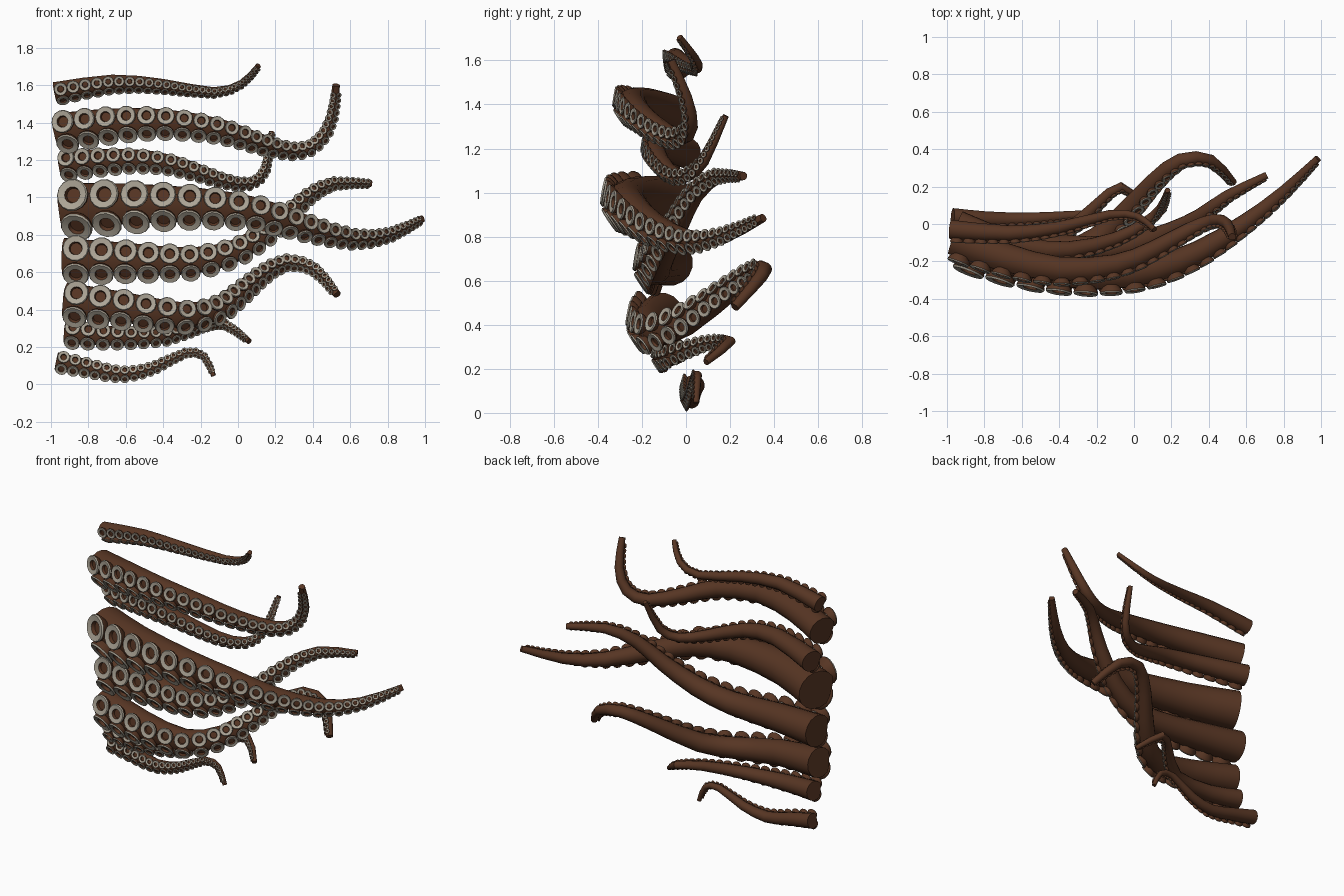
import bpy, bmesh, math
from mathutils import Vector

if "Cube" in bpy.data.objects:
    bpy.data.objects.remove(bpy.data.objects["Cube"])


def material(name, col):
    m = bpy.data.materials.new(name)
    m.diffuse_color = (*col, 1)
    m.use_nodes = True
    m.node_tree.nodes["Principled BSDF"].inputs["Base Color"].default_value = m.diffuse_color
    return m


SKIN = material("brown_skin", (0.095, 0.036, 0.017))
RIM = material("sucker_rim", (0.42, 0.38, 0.31))


def smooth_path(pts, steps=2):
    # Catmull-Rom through the points
    p = [Vector(q) for q in pts]
    p = [2 * p[0] - p[1]] + p + [2 * p[-1] - p[-2]]
    out = []
    for i in range(1, len(p) - 2):
        a, b, c, d = p[i - 1:i + 3]
        for k in range(steps):
            t = k / steps
            out.append(0.5 * (2 * b + (c - a) * t + (2 * a - 5 * b + 4 * c - d) * t * t
                              + (3 * b - a - 3 * c + d) * t ** 3))
    return out + [p[-2]]


def frame(t, roll):
    # n points out of the sucker side, b across it
    n = Vector((0, -1, 0))
    n = (n - t * n.dot(t)).normalized()
    b = n.cross(t).normalized()
    c, s = math.cos(roll), math.sin(roll)
    return n * c - b * s, b * c + n * s


def bridge(bm, r0, r1, mat):
    k = len(r0)
    for i in range(k):
        f = bm.faces.new((r0[i], r0[(i + 1) % k], r1[(i + 1) % k], r1[i]))
        f.material_index = mat


def sucker(bm, c, n, b, t, r):
    # lathed cup: brown side, broad pale rim, brown hollow
    prof = [(0.65, -0.5, 0), (0.95, -0.1, 0), (1.0, 0.12, 0), (0.93, 0.24, 1),
            (0.5, 0.16, 1), (0.44, -0.1, 0)]
    prev = None
    for pr, ph, mat in prof:
        ring = [bm.verts.new(c + n * (ph * r) + (t * math.cos(a) + b * math.sin(a)) * (pr * r))
                for a in (2 * math.pi * i / 14 for i in range(14))]
        if prev:
            bridge(bm, prev, ring, mat)
        prev = ring
    bm.faces.new(prev)


def tentacle(name, r0, r1, roll, pts):
    roll = math.radians(roll)
    path = smooth_path(pts)
    dist = [0]
    for a, b in zip(path, path[1:]):
        dist.append(dist[-1] + (b - a).length)
    total = dist[-1]
    tans = [(path[min(i + 1, len(path) - 1)] - path[max(i - 1, 0)]).normalized()
            for i in range(len(path))]
    rad = lambda s: r0 + (r1 - r0) * s / total

    # tapered arm with flattened sucker side
    bm = bmesh.new()
    prev = None
    for p, t, s in zip(path, tans, dist):
        n, b = frame(t, roll)
        r = rad(s)
        ring = []
        for i in range(16):
            a = 2 * math.pi * i / 16
            ring.append(bm.verts.new(p + n * r * min(math.cos(a), 0.8) + b * r * 0.96 * math.sin(a)))
        if prev:
            bridge(bm, prev, ring, 0)
        else:
            bm.faces.new(ring)
        prev = ring
    bm.faces.new(prev)

    # two rows of suckers shrinking toward the tip
    s = 0.72 * r0
    while s < total - r1:
        i = max(k for k in range(len(dist) - 1) if dist[k] <= s)
        u = (s - dist[i]) / (dist[i + 1] - dist[i])
        p = path[i].lerp(path[i + 1], u)
        t = tans[i].lerp(tans[i + 1], u).normalized()
        n, b = frame(t, roll)
        r = rad(s)
        for side in (1, -1):
            a = math.radians(22) * side
            sn = n * math.cos(a) + b * math.sin(a)
            sb = b * math.cos(a) - n * math.sin(a)
            sucker(bm, p + n * 0.9 * r + b * 0.66 * r * side, sn, sb, t, 0.69 * r)
        s += 1.3 * r
    bmesh.ops.recalc_face_normals(bm, faces=bm.faces)
    me = bpy.data.meshes.new(name)
    bm.to_mesh(me)
    bm.free()
    me.materials.append(SKIN)
    me.materials.append(RIM)
    ob = bpy.data.objects.new(name, me)
    bpy.context.collection.objects.link(ob)
    bpy.context.view_layer.objects.active = ob
    ob.select_set(True)
    bpy.ops.object.shade_smooth_by_angle(angle=math.radians(35))
    ob.select_set(False)


# arms from top to bottom: base radius, tip radius, roll, path
tentacle("tentacle_1", 0.053, 0.015, 28, [
    (-0.98, -0.03, 1.565), (-0.67, -0.05, 1.615), (-0.4, -0.02, 1.60), (-0.13, 0.05, 1.565),
    (0.02, 0.04, 1.61), (0.11, -0.03, 1.705)])
tentacle("tentacle_2", 0.094, 0.021, 13, [
    (-0.96, -0.085, 1.36), (-0.7, -0.18, 1.395), (-0.4, -0.245, 1.405), (-0.1, -0.22, 1.365),
    (0.1, -0.14, 1.30), (0.3, -0.03, 1.25), (0.43, 0.02, 1.30), (0.5, 0.0, 1.43),
    (0.525, -0.07, 1.6)])
tentacle("tentacle_3", 0.072, 0.015, 14, [
    (-0.94, 0.0, 1.18), (-0.6, -0.12, 1.205), (-0.35, -0.14, 1.18), (-0.1, -0.08, 1.10),
    (0.05, 0.0, 1.075), (0.14, 0.08, 1.14), (0.18, 0.18, 1.35)])
tentacle("tentacle_4", 0.133, 0.02, 12, [
    (-0.92, -0.085, 0.95), (-0.6, -0.205, 0.965), (-0.2, -0.27, 0.96), (0.1, -0.245, 0.925),
    (0.35, -0.15, 0.85), (0.6, 0.01, 0.785), (0.8, 0.17, 0.80), (0.985, 0.35, 0.885)])
tentacle("tentacle_5", 0.108, 0.02, 12, [
    (-0.93, -0.075, 0.68), (-0.6, -0.12, 0.67), (-0.25, -0.14, 0.66), (0.0, -0.11, 0.72),
    (0.2, -0.04, 0.85), (0.35, 0.04, 0.99), (0.5, 0.15, 1.075), (0.71, 0.26, 1.075)])
tentacle("tentacle_6", 0.1, 0.022, 12, [
    (-0.92, -0.11, 0.45), (-0.6, -0.165, 0.41), (-0.3, -0.14, 0.37), (-0.1, 0.0, 0.41),
    (0.1, 0.22, 0.57), (0.25, 0.34, 0.655), (0.41, 0.34, 0.62), (0.53, 0.22, 0.48)])
tentacle("tentacle_7", 0.065, 0.016, 12, [
    (-0.92, -0.055, 0.28), (-0.7, -0.09, 0.26), (-0.4, -0.06, 0.26), (-0.2, 0.1, 0.315),
    (-0.07, 0.2, 0.325), (0.06, 0.09, 0.23)])
tentacle("tentacle_8", 0.05, 0.014, 6, [
    (-0.97, 0.035, 0.125), (-0.8, 0.025, 0.09), (-0.62, 0.025, 0.055), (-0.45, 0.035, 0.09),
    (-0.28, 0.05, 0.17), (-0.18, 0.05, 0.15), (-0.13, 0.045, 0.045)])
